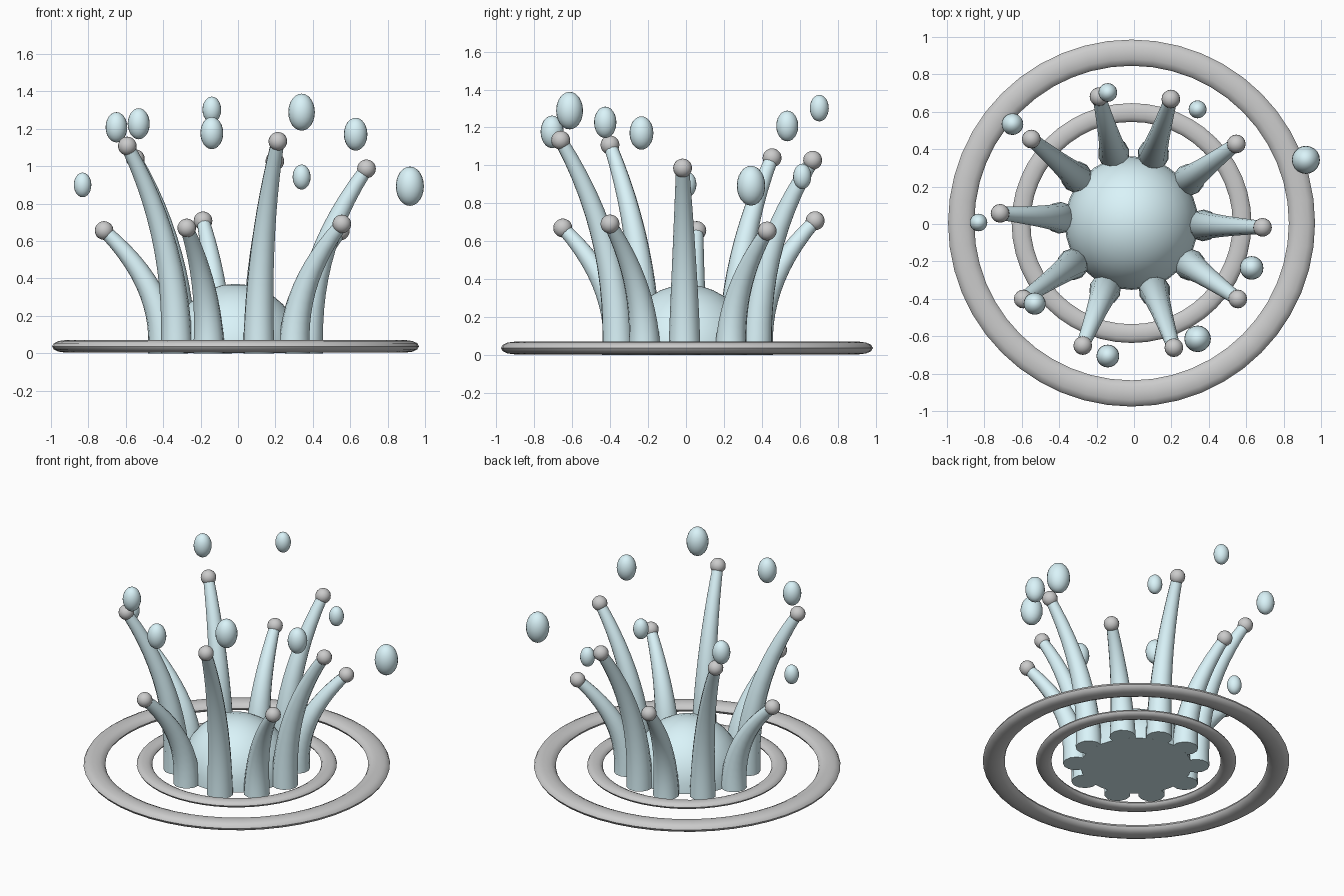
import bpy, bmesh, math
from mathutils import Vector

if "Cube" in bpy.data.objects:
    bpy.data.objects.remove(bpy.data.objects["Cube"])

CX, CY = -0.013, 0.005            # centre of the splash

water = bpy.data.materials.new("water")
water.diffuse_color = (0.70, 0.90, 0.95, 1)
water.use_nodes = True
water.node_tree.nodes["Principled BSDF"].inputs["Base Color"].default_value = water.diffuse_color


def finish(ob, name, mat=None):
    ob.name = name
    if mat:
        ob.data.materials.append(mat)
    bpy.ops.object.select_all(action='DESELECT')
    ob.select_set(True)
    bpy.context.view_layer.objects.active = ob
    bpy.ops.object.shade_smooth_by_angle(angle=math.radians(40))
    return ob


def ball(name, loc, rxy, rz, mat=None, seg=20, rings=12):
    bpy.ops.mesh.primitive_uv_sphere_add(segments=seg, ring_count=rings, radius=1)
    ob = bpy.context.object
    for v in ob.data.vertices:
        v.co = (v.co.x * rxy, v.co.y * rxy, v.co.z * rz)
    ob.location = loc
    return finish(ob, name, mat)


def ripple(name, major, minor, half_height):
    bpy.ops.mesh.primitive_torus_add(major_radius=major, minor_radius=minor,
                                     major_segments=48, minor_segments=12)
    ob = bpy.context.object
    for v in ob.data.vertices:
        v.co.z *= half_height / minor
    ob.location = (CX, CY, 0.037)
    return finish(ob, name)


def jet(name, tip):
    # tapered tube rising vertically, then leaning out to the tip
    tx, ty, tz = tip
    out = Vector((tx - CX, ty - CY, 0))
    reach = out.length
    out.normalize()
    r0 = 0.384
    cu = bpy.data.curves.new(name, 'CURVE')
    cu.dimensions = '3D'
    cu.bevel_depth = 1.0
    cu.bevel_resolution = 4
    cu.use_fill_caps = True
    sp = cu.splines.new('POLY')
    n = 12
    us = [0, 0.02] + [i / n for i in range(1, n + 1)]
    sp.points.add(len(us) - 1)
    for p, u in zip(sp.points, us):
        r = r0 + (reach - r0) * u ** 2.2
        p.co = (CX + out.x * r, CY + out.y * r, tz * u, 1)
        p.radius = 0.085 - 0.05 * u ** 1.2
    ob = bpy.data.objects.new(name, cu)
    bpy.context.collection.objects.link(ob)
    bpy.ops.object.select_all(action='DESELECT')
    ob.select_set(True)
    bpy.context.view_layer.objects.active = ob
    bpy.ops.object.convert(target='MESH')
    return finish(bpy.context.object, name, water)


# ripple rings
ripple("outer_ripple", 0.911, 0.07, 0.033)
ripple("inner_ripple", 0.591, 0.05, 0.024)

# central dome, cut flat at the ground
bm = bmesh.new()
bmesh.ops.create_uvsphere(bm, u_segments=32, v_segments=16, radius=0.357)
cut = bmesh.ops.bisect_plane(bm, geom=bm.verts[:] + bm.edges[:] + bm.faces[:],
                             plane_co=(0, 0, 0), plane_no=(0, 0, -1), clear_outer=True)
bmesh.ops.holes_fill(bm, edges=[e for e in bm.edges if e.is_boundary], sides=0)
for v in bm.verts:
    v.co.z *= 1.04
bmesh.ops.recalc_face_normals(bm, faces=bm.faces[:])
me = bpy.data.meshes.new("dome")
bm.to_mesh(me)
bm.free()
dome = bpy.data.objects.new("dome", me)
bpy.context.collection.objects.link(dome)
dome.location = (CX, CY, 0)
finish(dome, "dome", water)

# crown jets with a bead on each tip
tips = [(0.687, -0.018, 0.986), (0.547, 0.428, 0.654), (0.197, 0.668, 1.027),
        (-0.187, 0.681, 0.708), (-0.549, 0.454, 1.040), (-0.716, 0.057, 0.656),
        (-0.592, -0.401, 1.108), (-0.274, -0.650, 0.670), (0.213, -0.661, 1.133),
        (0.555, -0.401, 0.691)]
for i, t in enumerate(tips, 1):
    jet(f"jet_{i}", t)
    ball(f"jet_bead_{i}", t, 0.05, 0.05, seg=16, rings=10)

# flying droplets: x, y, z, radius, half height
drops = [(0.919, 0.343, 0.893, 0.075, 0.105), (0.340, 0.613, 0.942, 0.048, 0.067),
         (-0.140, 0.703, 1.302, 0.050, 0.070), (-0.650, 0.534, 1.208, 0.058, 0.081),
         (-0.831, 0.008, 0.900, 0.047, 0.066), (-0.531, -0.426, 1.227, 0.059, 0.083),
         (-0.140, -0.706, 1.177, 0.061, 0.086), (0.340, -0.614, 1.289, 0.071, 0.099),
         (0.629, -0.235, 1.171, 0.063, 0.088)]
for i, (x, y, z, r, h) in enumerate(drops, 1):
    ball(f"droplet_{i}", (x, y, z), r, h, water)
